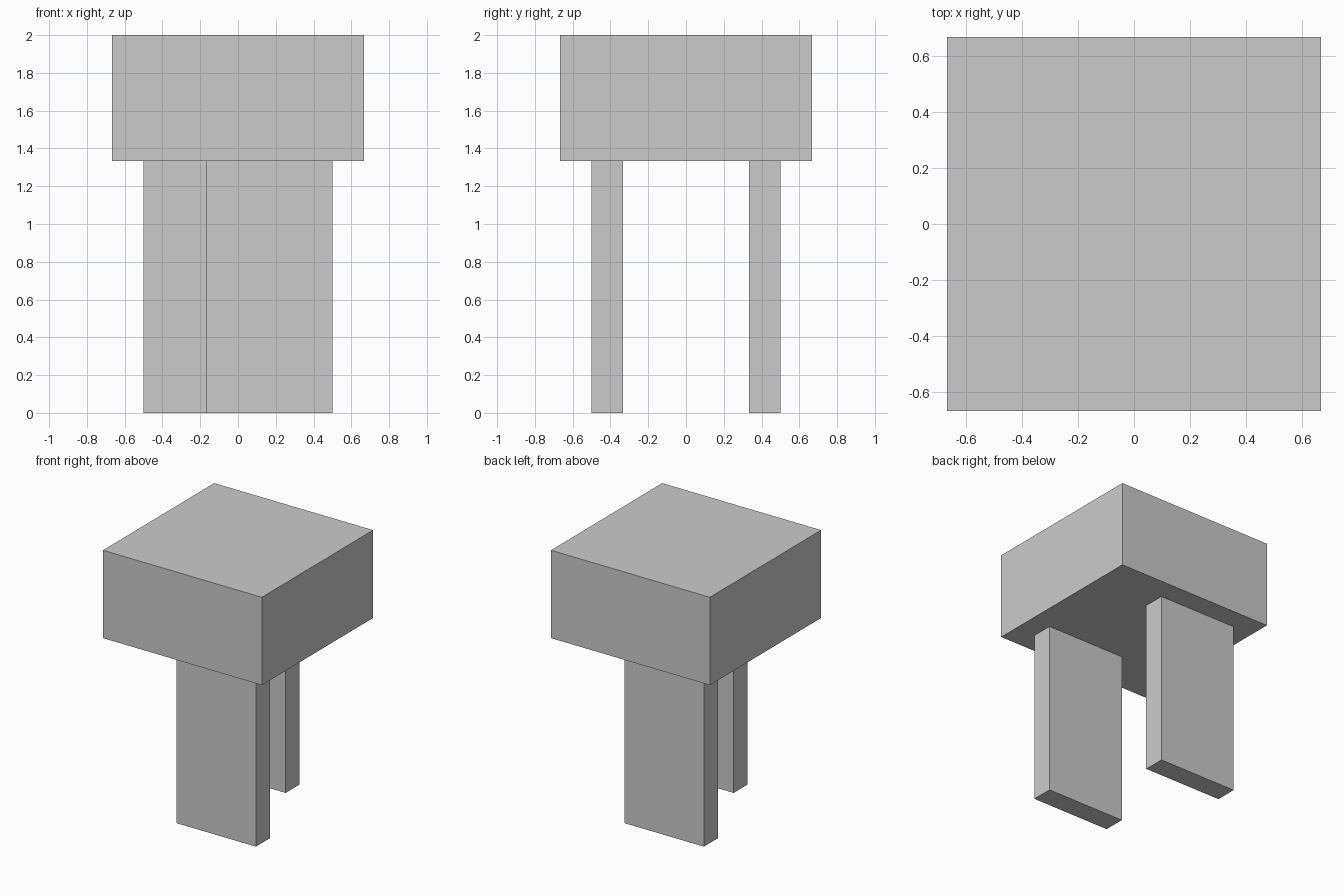
import bpy

if "Cube" in bpy.data.objects:
    bpy.data.objects.remove(bpy.data.objects["Cube"])


def box(name, lo, hi):
    """Axis-aligned box between two corners."""
    centre = [(a + b) / 2 for a, b in zip(lo, hi)]
    bpy.ops.mesh.primitive_cube_add(size=1, location=centre)
    obj = bpy.context.object
    obj.name = name
    obj.scale = [b - a for a, b in zip(lo, hi)]
    bpy.ops.object.transform_apply(location=False, rotation=False, scale=True)
    return obj


U = 1 / 6  # the model sits on a grid of sixths

# Top block
box("top_block", (-4 * U, -4 * U, 8 * U), (4 * U, 4 * U, 12 * U))

# Slab legs, offset to opposite sides
box("front_leg", (-U, -3 * U, 0), (3 * U, -2 * U, 8 * U))
box("back_leg", (-3 * U, 2 * U, 0), (U, 3 * U, 8 * U))
